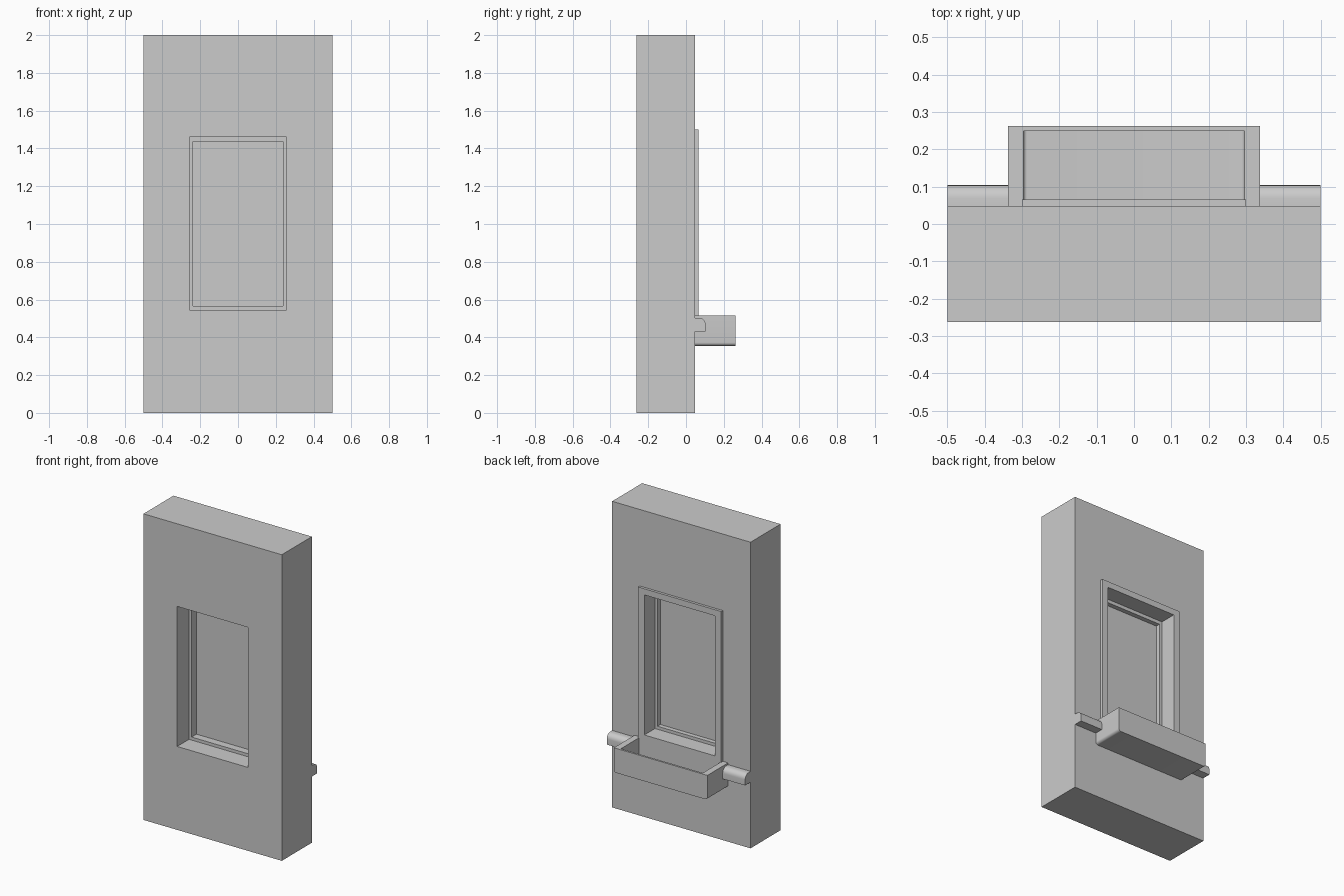
import bpy, math
from mathutils import Vector

if "Cube" in bpy.data.objects:
    bpy.data.objects.remove(bpy.data.objects["Cube"])


def make(name, verts, faces):
    mesh = bpy.data.meshes.new(name)
    mesh.from_pydata(verts, [], faces)
    ob = bpy.data.objects.new(name, mesh)
    bpy.context.collection.objects.link(ob)
    return ob


def rect(x, z0, z1):
    return [(-x, z0), (x, z0), (x, z1), (-x, z1)]


def ring(name, outer, inner, y0, y1):
    """Rectangular frame facing the y axis."""
    v = [(x, y, z) for y in (y0, y1) for r in (outer, inner) for x, z in rect(*r)]
    f = []
    for i in range(4):
        j = (i + 1) % 4
        f += [(i, j, 4 + j, 4 + i), (8 + i, 12 + i, 12 + j, 8 + j),
              (i, 8 + i, 8 + j, j), (4 + i, 4 + j, 12 + j, 12 + i)]
    return make(name, v, f)


def prism(name, profile, axis, a, b):
    """Extrude a closed 2D profile along x (profile y,z) or y (profile x,z)."""
    n = len(profile)
    place = (lambda t, p: (t, p[0], p[1])) if axis == 'x' else (lambda t, p: (p[0], t, p[1]))
    v = [place(t, p) for t in (a, b) for p in profile]
    f = [tuple(range(n)), tuple(range(2 * n - 1, n - 1, -1))]
    f += [(i, n + i, n + (i + 1) % n, (i + 1) % n) for i in range(n)]
    if axis == 'x':
        f = [tuple(reversed(q)) for q in f]
    return make(name, v, f)


def arc(cx, cz, r, a0, a1, n=6):
    return [(cx + r * math.cos(math.radians(a0 + (a1 - a0) * i / n)),
             cz + r * math.sin(math.radians(a0 + (a1 - a0) * i / n))) for i in range(n + 1)]


def smooth(ob):
    bpy.ops.object.select_all(action='DESELECT')
    ob.select_set(True)
    bpy.context.view_layer.objects.active = ob
    bpy.ops.object.shade_smooth_by_angle(angle=math.radians(30))


def trough(name, x, z0, z1, r, y0, y1):
    """Block with rounded bottom end edges."""
    prof = arc(-x + r, z0 + r, r, 180, 270) + arc(x - r, z0 + r, r, 270, 360)
    return prism(name, prof + [(x, z1), (-x, z1)], 'y', y0, y1)


BACK = 0.048
opening = (0.256, 0.545, 1.46)

# Wall with window opening, outside trim, sash frame and pane
ring("wall", (0.5, 0, 2), opening, -0.262, BACK)
ring("outer_trim", (0.30, 0.50, 1.50), opening, BACK, 0.065)
ring("sash_frame", opening, (0.237, 0.565, 1.437), -0.14, -0.045)
prism("window_pane", rect(0.237, 0.565, 1.437), 'y', -0.09, -0.075)

# Hollow planter box
box = trough("planter_box", 0.338, 0.355, 0.515, 0.018, BACK, 0.262)
cutter = trough("planter_cutter", 0.296, 0.40, 0.60, 0.01, 0.062, 0.249)
cutter.hide_render = True
cut = box.modifiers.new("hollow", 'BOOLEAN')
cut.operation = 'DIFFERENCE'
cut.solver = 'EXACT'
cut.object = cutter
bpy.context.view_layer.objects.active = box
box.select_set(True)
bpy.ops.object.modifier_apply(modifier=cut.name)
bpy.data.objects.remove(cutter)
smooth(box)

# Rounded ledge moulding on both sides of the planter
ledge = [(BACK, 0.432), (0.104, 0.432)] + arc(0.069, 0.468, 0.035, 0, 90) + [(BACK, 0.503)]
for side, a, b in (("left", -0.5, -0.338), ("right", 0.338, 0.5)):
    smooth(prism("ledge_" + side, ledge, 'x', a, b))
